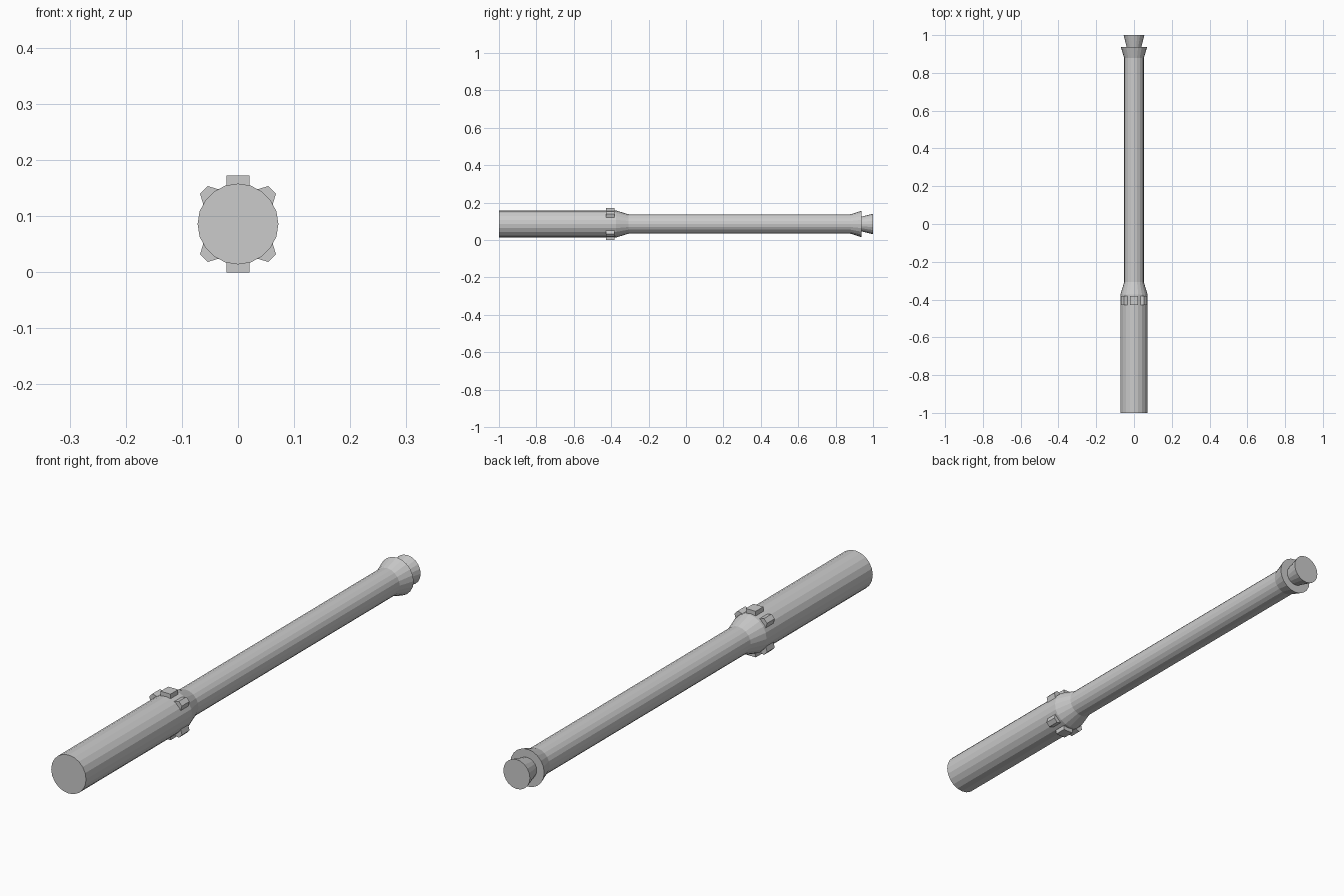
import bpy, bmesh, math
from mathutils import Matrix

if "Cube" in bpy.data.objects:
    bpy.data.objects.remove(bpy.data.objects["Cube"])

CZ = 0.086      # axis height
SIDES = 20


def make(name, bm):
    bmesh.ops.recalc_face_normals(bm, faces=bm.faces)
    me = bpy.data.meshes.new(name)
    bm.to_mesh(me)
    bm.free()
    ob = bpy.data.objects.new(name, me)
    bpy.context.collection.objects.link(ob)
    return ob


def turned(name, profile):
    """Closed faceted solid around the y axis from (y, radius) pairs."""
    bm = bmesh.new()
    rings = []
    for y, r in profile:
        angles = [2 * math.pi * i / SIDES for i in range(SIDES)]
        rings.append([bm.verts.new((r * math.cos(a), y, CZ + r * math.sin(a))) for a in angles])
    for a, b in zip(rings, rings[1:]):
        for i in range(SIDES):
            j = (i + 1) % SIDES
            bm.faces.new((a[i], a[j], b[j], b[i]))
    bm.faces.new(rings[0])
    bm.faces.new(rings[-1])
    return make(name, bm)


def stud(name, angle, inner, outer):
    """Block on the collar; inner and outer are (radius, half width)."""
    bm = bmesh.new()
    bmesh.ops.create_cube(bm, size=2)
    for v in bm.verts:
        r, w = outer if v.co.z > 0 else inner
        v.co = (v.co.x * w, -0.405 + v.co.y * 0.0225, r)
    turn = Matrix.Rotation(math.radians(angle), 4, 'Y')
    bmesh.ops.transform(bm, matrix=Matrix.Translation((0, 0, CZ)) @ turn, verts=bm.verts)
    return make(name, bm)


# Grip, taper, shaft, flared end and stepped tip
turned("baton_body", [(-1, 0.072), (-0.373, 0.072), (-0.308, 0.052), (0.88, 0.052),
                      (0.937, 0.07), (0.937, 0.039), (1, 0.055)])

# Square studs above and below, tapered studs on the diagonals
for a in (0, 180):
    stud(f"square_stud_{a}", a, (0.06, 0.0205), (0.086, 0.0205))
for a in (45, 135, 225, 315):
    stud(f"diagonal_stud_{a}", a, (0.06, 0.0236), (0.0862, 0.0095))
